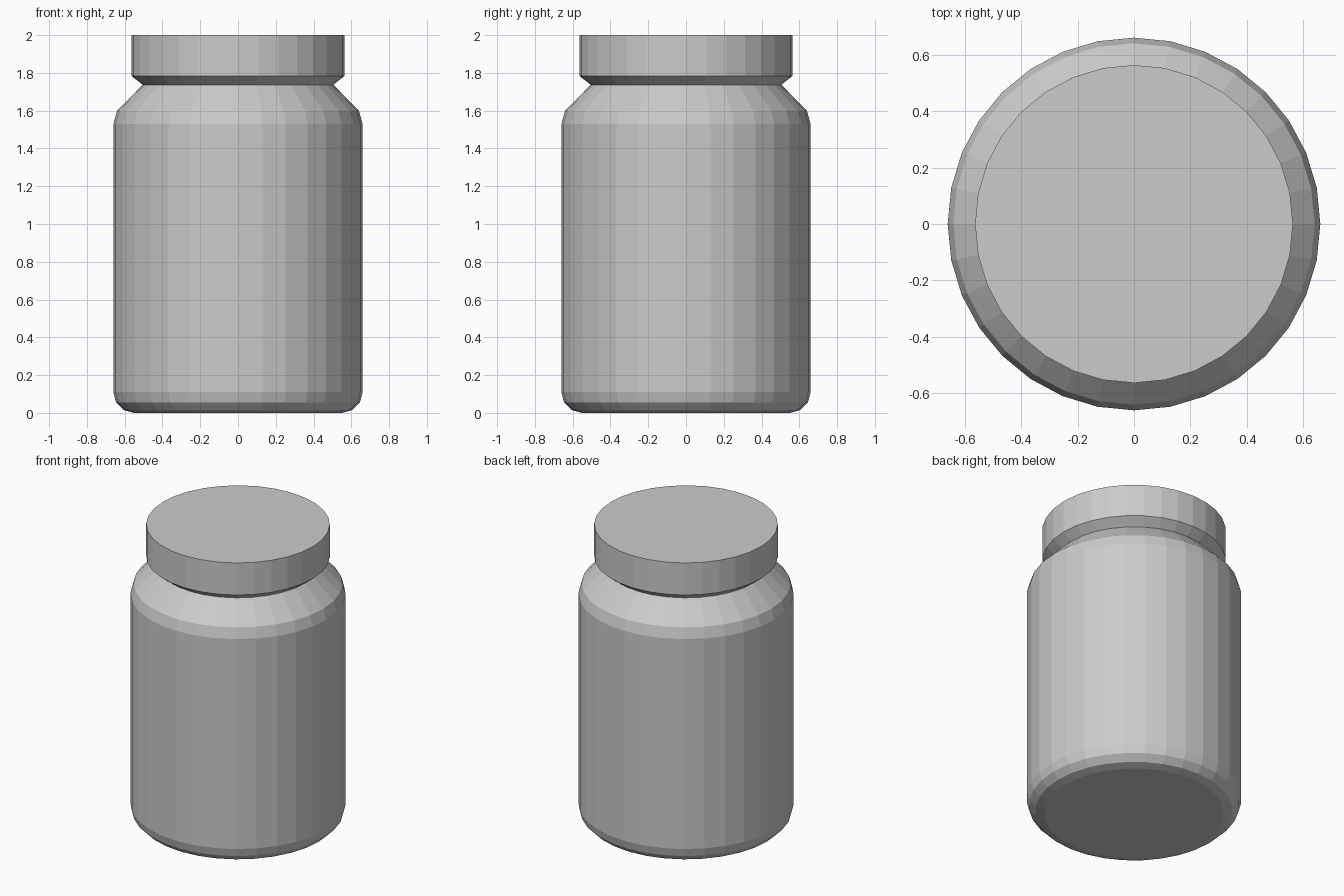
import bpy, bmesh, math

SIDES = 32

cube = bpy.data.objects.get("Cube")
if cube:
    bpy.data.objects.remove(cube, do_unlink=True)


def make_material(name, color):
    mat = bpy.data.materials.new(name)
    mat.use_nodes = True
    mat.diffuse_color = color
    mat.node_tree.nodes["Principled BSDF"].inputs["Base Color"].default_value = color
    return mat


def lathe(name, profile, mat, cap_bottom=False, cap_top=False):
    """Revolve (radius, height) points around z with flat facets."""
    bm = bmesh.new()
    rings = []
    for r, z in profile:
        angles = [math.tau * i / SIDES for i in range(SIDES)]
        rings.append([bm.verts.new((r * math.cos(a), r * math.sin(a), z)) for a in angles])
    for low, high in zip(rings, rings[1:]):
        for i in range(SIDES):
            j = (i + 1) % SIDES
            bm.faces.new((low[i], low[j], high[j], high[i]))
    if cap_bottom:
        bm.faces.new(rings[0][::-1])
    if cap_top:
        bm.faces.new(rings[-1])
    mesh = bpy.data.meshes.new(name)
    bm.to_mesh(mesh)
    bm.free()
    mesh.materials.append(mat)
    obj = bpy.data.objects.new(name, mesh)
    bpy.context.collection.objects.link(obj)
    return obj


grey = make_material("light_grey", (0.6, 0.6, 0.6, 1))

# Jar body: rounded base, straight wall, chamfered shoulder up to the neck
radius, bevel = 0.66, 0.11
base = [(radius - bevel + bevel * math.sin(a), bevel - bevel * math.cos(a))
        for a in (math.radians(30 * i) for i in range(4))]
shoulder = [(radius, 1.53), (0.64, 1.6), (0.505, 1.737)]
lathe("jar_body", base + shoulder, grey, cap_bottom=True)

# Lid: tapered underside, straight rim, flat top
lathe("lid", [(0.505, 1.737), (0.563, 1.783), (0.563, 2.0)], grey, cap_top=True)
